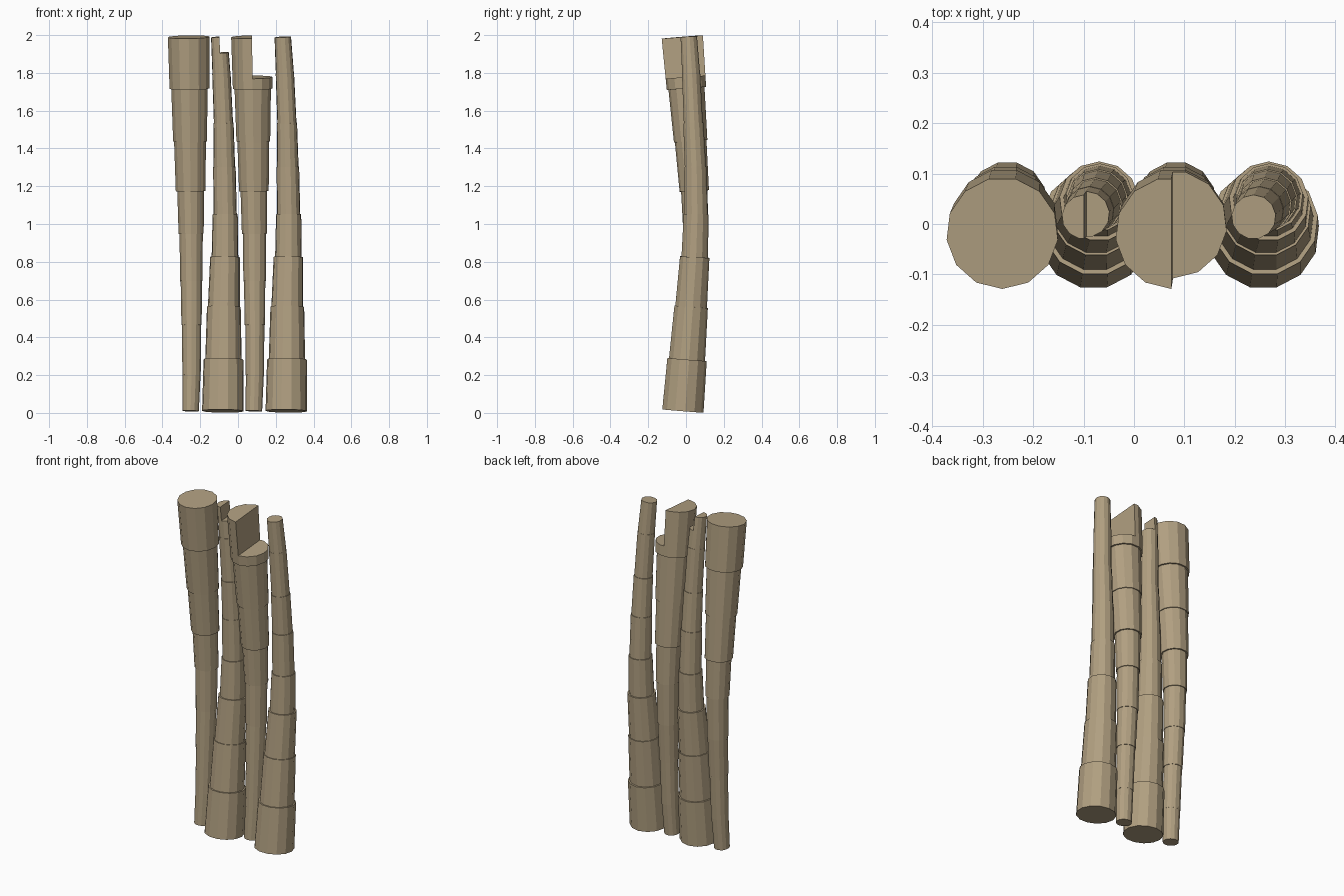
import bpy, bmesh, math
from mathutils import Vector

if "Cube" in bpy.data.objects:
    bpy.data.objects.remove(bpy.data.objects["Cube"])

SIDES = 13
wood = bpy.data.materials.new("tan wood")
wood.diffuse_color = (0.44, 0.35, 0.22, 1)
wood.use_nodes = True
wood.node_tree.nodes["Principled BSDF"].inputs["Base Color"].default_value = wood.diffuse_color

# joint path and segment radii, listed from the thick end to the thin end
H = [0.010, 0.283, 0.562, 0.825, 1.052, 1.303, 1.535, 1.80, 1.990]
Y = [-0.018, 0.004, 0.026, 0.045, 0.053, 0.049, 0.038, 0.026, 0.014]
X_UP = [0, .003, .005, .011, .012, .008, .003, -.008, -.019]
X_DOWN = [0, .004, .007, .010, .013, .014, .015, .015, .010]
R = [(.111, .106), (.097, .090), (.085, .079), (.071, .067),
     (.062, .060), (.057, .054), (.051, .049), (.048, .044)]


def ring(bm, c, d, r, flip):
    u = Vector((0, 1, 0)).cross(d).normalized()
    v = d.cross(u)
    verts = []
    for i in range(SIDES):
        a = flip * math.pi / 2 + 2 * math.pi * i / SIDES
        verts.append(bm.verts.new(c + r * (u * math.cos(a) + v * math.sin(a))))
    return verts


def frustum(bm, a, b, da, db, ra, rb, flip, half=0):
    """Capped tapered segment; half = -1 / +1 keeps only the left / right half."""
    lo, hi = ring(bm, a, da, ra, flip), ring(bm, b, db, rb, flip)
    faces = [bm.faces.new(lo[::-1]), bm.faces.new(hi)]
    for i in range(SIDES):
        j = (i + 1) % SIDES
        faces.append(bm.faces.new((lo[i], lo[j], hi[j], hi[i])))
    if half:
        n = Vector((0, 1, 0)).cross((b - a).normalized())
        edges = {e for f in faces for e in f.edges}
        cut = bmesh.ops.bisect_plane(
            bm, geom=lo + hi + list(edges) + faces, plane_co=a, plane_no=n,
            clear_outer=half < 0, clear_inner=half > 0)
        rim = [e for e in cut["geom_cut"] if isinstance(e, bmesh.types.BMEdge)]
        bmesh.ops.holes_fill(bm, edges=rim, sides=0)


def stake(name, x, thick_up, notch=None):
    """Stepped curved stake; notch = fraction of the top segment left on the right."""
    xs = X_DOWN if thick_up else X_UP
    pts = [Vector((x + dx, y, 2 - h if thick_up else h)) for dx, y, h in zip(xs, Y, H)]
    radii = list(R)
    if thick_up:
        pts.reverse()
        radii = [(b, a) for a, b in reversed(R)]
    n = len(pts)
    dirs = [(pts[min(i + 1, n - 1)] - pts[max(i - 1, 0)]).normalized() for i in range(n)]
    flip = -1 if thick_up else 1
    bm = bmesh.new()
    for i, (ra, rb) in enumerate(radii):
        a, b, da, db = pts[i], pts[i + 1], dirs[i], dirs[i + 1]
        if notch and i == n - 2:
            frustum(bm, a, b, da, db, ra, rb, flip, -1)
            frustum(bm, a, a.lerp(b, notch), da, da.lerp(db, notch).normalized(),
                    ra, ra + (rb - ra) * notch, flip, 1)
        else:
            frustum(bm, a, b, da, db, ra, rb, flip)
    bmesh.ops.recalc_face_normals(bm, faces=bm.faces)
    me = bpy.data.meshes.new(name)
    bm.to_mesh(me)
    bm.free()
    me.materials.append(wood)
    bpy.context.collection.objects.link(bpy.data.objects.new(name, me))


# four stakes, alternating end for end
stake("outer_left_stake", -0.261, True)
stake("inner_left_stake", -0.080, False, 0.56)
stake("inner_right_stake", 0.074, True, 0.22)
stake("outer_right_stake", 0.256, False)
